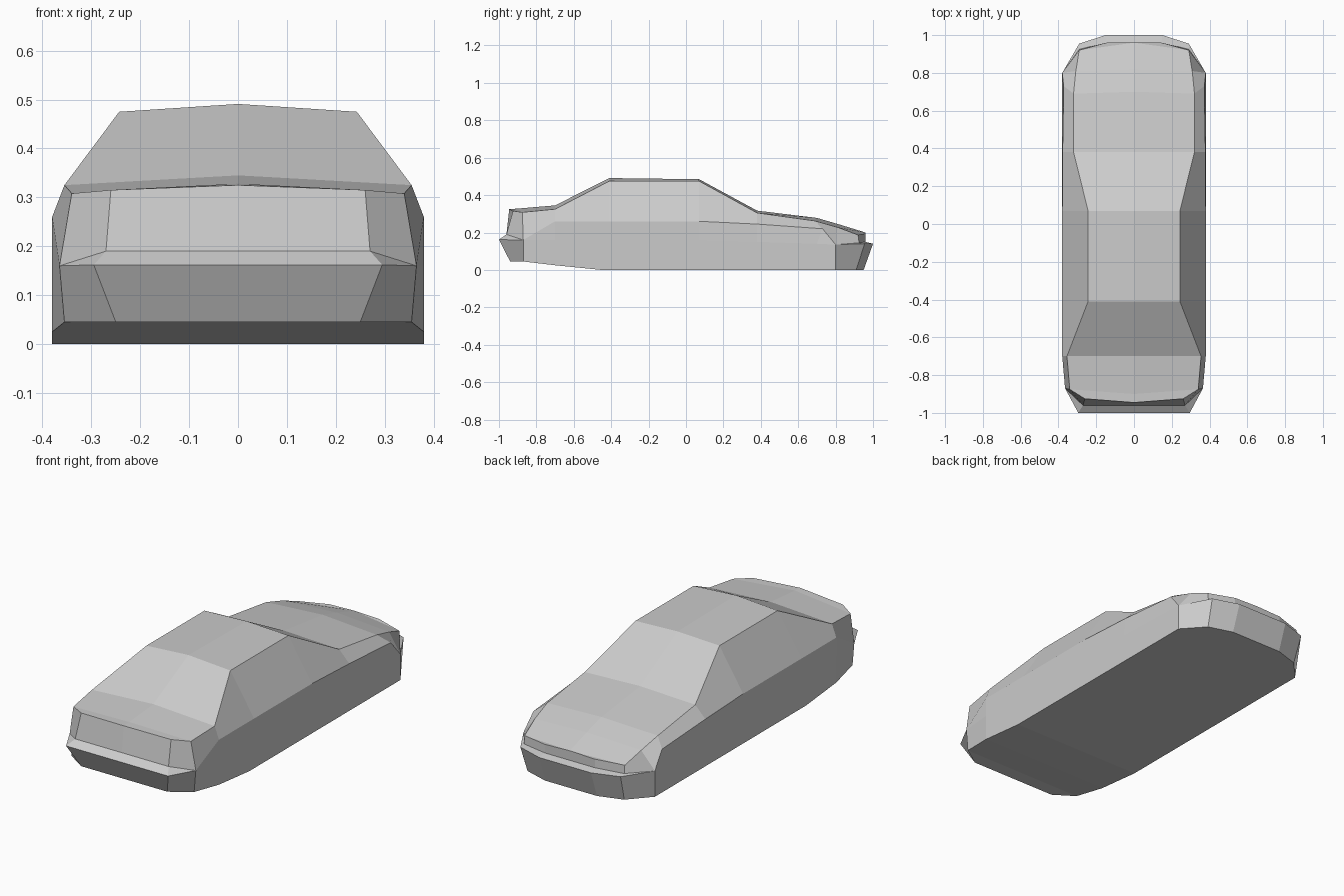
import bpy, bmesh

# Half outlines of the body, running from front centre round the +x side to rear centre
sill = [(0, -.94, .045), (.25, -.94, .045), (.355, -.87, .045), (.38, -.70, .025),
        (.38, -.45, 0), (.38, .07, 0), (.38, .38, 0), (.38, .70, 0),
        (.38, .80, 0), (.28, .91, 0), (.15, .95, 0), (0, .95, 0)]
bumper = [(0, -1, .162), (.295, -1, .162), (.365, -.87, .16), (.38, -.70, .16),
          (.38, -.41, .16), (.38, .07, .16), (.38, .38, .15), (.38, .70, .14),
          (.38, .80, .135), (.29, .955, .14), (.15, 1, .14), (0, 1, .14)]
belt = [(0, -.96, .19), (.27, -.96, .19), (.365, -.87, .16), (.38, -.70, .26),
        (.38, -.41, .26), (.38, .07, .26), (.378, .38, .245), (.372, .73, .22),
        (.38, .80, .135), (.29, .925, .145), (.145, .96, .15), (0, .96, .15)]
shoulder = [(0, -.945, .325), (.26, -.925, .315), (.34, -.875, .308), (.355, -.70, .325),
            (.243, -.41, .475), (.243, .07, .475), (.32, .38, .305), (.32, .69, .262),
            (.308, .81, .228), (.29, .92, .187), (.145, .96, .195), (0, .96, .20)]
# Crowned centre line (y, z) of bonnet, roof and boot
crown = [(-.945, .325), (-.945, .325), (-.90, .328), (-.70, .345), (-.41, .491), (.07, .485),
         (.38, .317), (.70, .278), (.82, .243), (.96, .20), (.96, .20), (.96, .20)]

rails = [[(0, y, z) for x, y, z in sill], sill, bumper, belt, shoulder,
         [(0, y, z) for y, z in crown]]


def skin(bm, low, high, side):
    """Fill the strip between two rails, dropping repeated corners."""
    for i in range(len(low) - 1):
        corners = list(dict.fromkeys([low[i], low[i + 1], high[i + 1], high[i]]))
        if len(corners) > 2:
            bm.faces.new([bm.verts.new((x * side, y, z)) for x, y, z in corners])


# Body shell: both halves, joined along the centre
bm = bmesh.new()
for side in (1, -1):
    for low, high in zip(rails, rails[1:]):
        skin(bm, low, high, side)
bmesh.ops.remove_doubles(bm, verts=bm.verts, dist=.0005)
bmesh.ops.dissolve_degenerate(bm, edges=bm.edges, dist=.0005)
bmesh.ops.recalc_face_normals(bm, faces=bm.faces)
mesh = bpy.data.meshes.new("car_body")
bm.to_mesh(mesh)
bm.free()
body = bpy.data.objects.new("car_body", mesh)
bpy.context.collection.objects.link(body)
